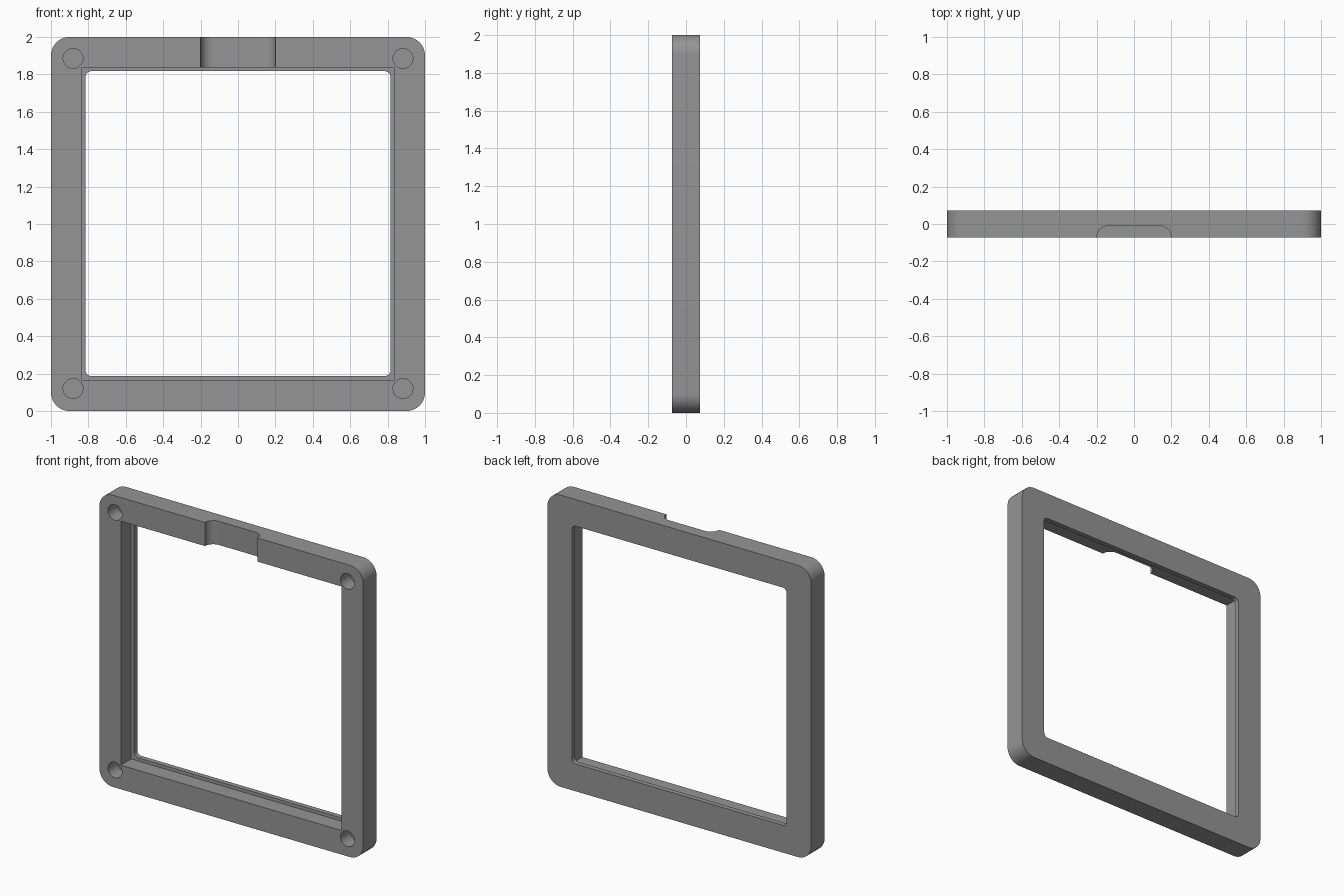
import bpy, bmesh, math

if "Cube" in bpy.data.objects:
    bpy.data.objects.remove(bpy.data.objects["Cube"])

HALF = 0.073          # half the frame thickness
FRONT, BACK = -HALF, HALF
LIP = 0.039           # where the rear lip begins


def rounded_rect(half_w, z0, z1, r, steps=12):
    """Outline in x, z with rounded corners (r = 0 gives square corners)."""
    if r == 0:
        return [(half_w, z0), (half_w, z1), (-half_w, z1), (-half_w, z0)]
    pts = []
    for cx, cz, start in ((half_w - r, z1 - r, 0), (-half_w + r, z1 - r, 90),
                          (-half_w + r, z0 + r, 180), (half_w - r, z0 + r, 270)):
        for i in range(steps + 1):
            a = math.radians(start + 90 * i / steps)
            pts.append((cx + r * math.cos(a), cz + r * math.sin(a)))
    return pts


def circle(cx, cz, r, n=40):
    return [(cx + r * math.cos(2 * math.pi * i / n),
             cz + r * math.sin(2 * math.pi * i / n)) for i in range(n)]


def prism(name, points, shift):
    """Close a 3D outline into a solid by extruding it along shift."""
    bm = bmesh.new()
    face = bm.faces.new([bm.verts.new(p) for p in points])
    ext = bmesh.ops.extrude_face_region(bm, geom=[face])
    verts = [v for v in ext["geom"] if isinstance(v, bmesh.types.BMVert)]
    bmesh.ops.translate(bm, verts=verts, vec=shift)
    bmesh.ops.recalc_face_normals(bm, faces=bm.faces)
    mesh = bpy.data.meshes.new(name)
    bm.to_mesh(mesh)
    bm.free()
    obj = bpy.data.objects.new(name, mesh)
    bpy.context.collection.objects.link(obj)
    return obj


def slab(name, outline, y0, y1):
    return prism(name, [(x, y0, z) for x, z in outline], (0, y1 - y0, 0))


# Frame body
frame = slab("frame", rounded_rect(1.0, 0.0, 2.0, 0.1, 16), FRONT, BACK)

# Through opening, and the wider square-cornered recess in front of the lip
cutters = [
    slab("opening_cutter", rounded_rect(0.815, 0.187, 1.817, 0.03), -0.2, 0.2),
    slab("recess_cutter", rounded_rect(0.838, 0.165, 1.838, 0), -0.2, LIP),
]

# Blind corner holes
for sx in (-1, 1):
    for z in (0.12, 1.885):
        cutters.append(slab("hole_cutter", circle(sx * 0.882, z, 0.053), -0.2, 0.03))

# Rounded finger notch across the front of the top rail
r = 0.063
notch = [(-0.2, -0.2), (0.2, -0.2)]
for cx, start in ((0.2 - r, 0), (-0.2 + r, 90)):
    for i in range(13):
        a = math.radians(start + 90 * i / 12)
        notch.append((cx + r * math.cos(a), FRONT + r * math.sin(a)))
cutters.append(prism("notch_cutter", [(x, y, 1.75) for x, y in notch], (0, 0, 0.4)))

# Cut the frame and discard the cutters
bpy.context.view_layer.objects.active = frame
frame.select_set(True)
for c in cutters:
    mod = frame.modifiers.new("cut", "BOOLEAN")
    mod.operation = "DIFFERENCE"
    mod.solver = "EXACT"
    mod.object = c
    bpy.ops.object.modifier_apply(modifier=mod.name)
    bpy.data.objects.remove(c)

# Colour and shading
grey = bpy.data.materials.new("grey")
grey.diffuse_color = (0.30, 0.30, 0.30, 1)
grey.use_nodes = True
grey.node_tree.nodes["Principled BSDF"].inputs["Base Color"].default_value = grey.diffuse_color
frame.data.materials.clear()
frame.data.materials.append(grey)
bpy.ops.object.select_all(action="DESELECT")
frame.select_set(True)
bpy.ops.object.shade_smooth_by_angle(angle=math.radians(30))
